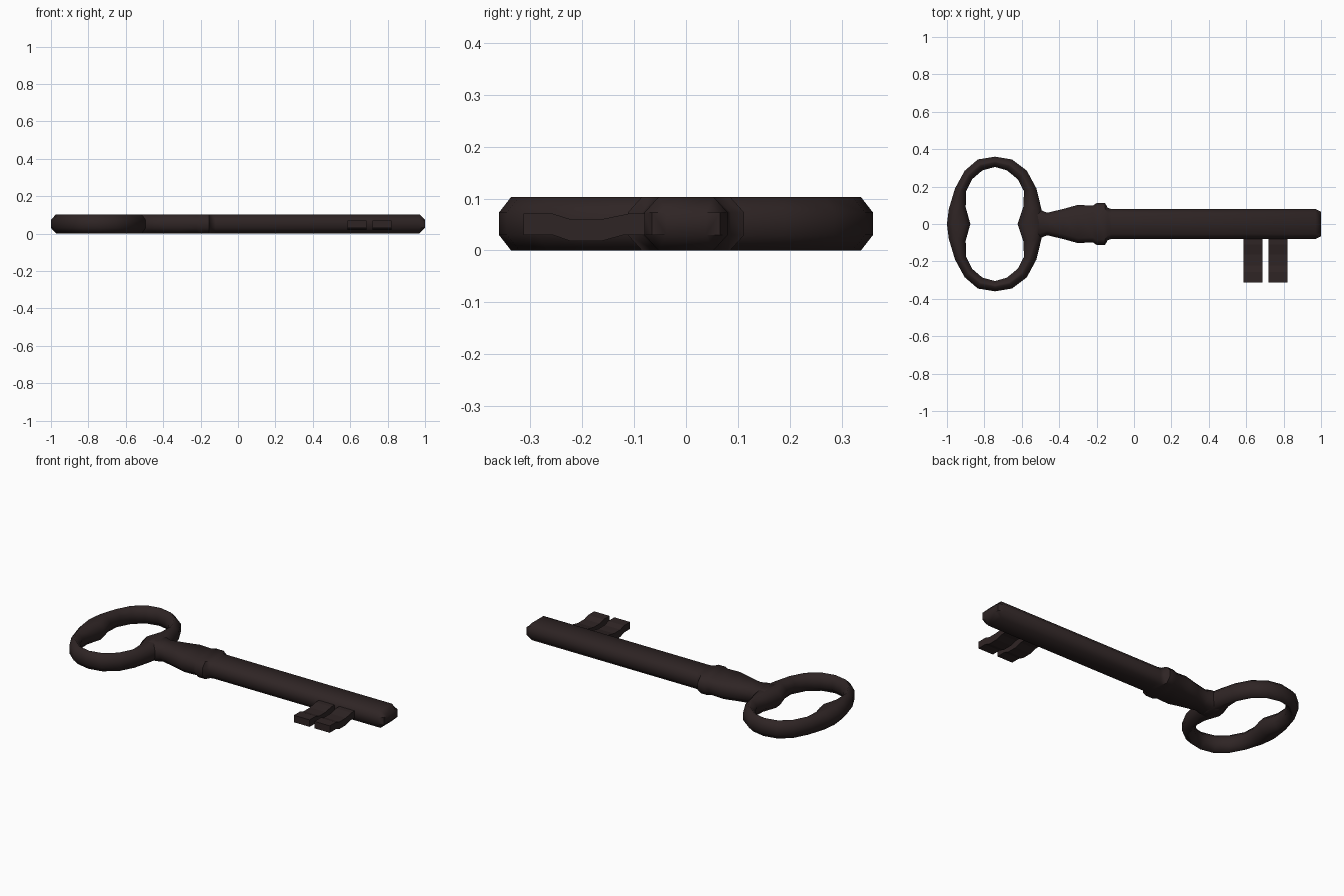
import bpy, math

if "Cube" in bpy.data.objects:
    bpy.data.objects.remove(bpy.data.objects["Cube"])

H = 0.103      # thickness of the key
CH = 0.03      # corner chamfer

iron = bpy.data.materials.new("dark iron")
iron.diffuse_color = (0.028, 0.018, 0.018, 1)
iron.use_nodes = True
iron.node_tree.nodes["Principled BSDF"].inputs["Base Color"].default_value = iron.diffuse_color


def make(name, verts, faces, smooth=None):
    me = bpy.data.meshes.new(name)
    me.from_pydata(verts, [], faces)
    me.materials.append(iron)
    ob = bpy.data.objects.new(name, me)
    bpy.context.collection.objects.link(ob)
    bpy.ops.object.select_all(action='DESELECT')
    ob.select_set(True)
    bpy.context.view_layer.objects.active = ob
    bpy.ops.object.mode_set(mode='EDIT')
    bpy.ops.mesh.select_all(action='SELECT')
    bpy.ops.mesh.normals_make_consistent(inside=False)
    bpy.ops.object.mode_set(mode='OBJECT')
    if smooth:
        bpy.ops.object.shade_smooth_by_angle(angle=math.radians(smooth))
    return ob


def octagon(half, z0=0.0, z1=H):
    """Chamfered cross-section as (sideways offset, z)."""
    f = half - min(CH * 0.9, half * 0.85)
    a, b = CH, H - CH
    return [(half, a), (half, b), (f, z1), (-f, z1),
            (-half, b), (-half, a), (-f, z0), (f, z0)]


def bridge(n_rings, closed):
    n = n_rings if closed else n_rings - 1
    return [(r * 8 + k, r * 8 + (k + 1) % 8,
             (r + 1) % n_rings * 8 + (k + 1) % 8, (r + 1) % n_rings * 8 + k)
            for r in range(n) for k in range(8)]


# Bow: outer and inner outline of one half, mirrored across y
half_bow = [(-1, 0, -.875, 0), (-.99, .08, -.9, .09), (-.957, .19, -.897, .175),
            (-.905, .285, -.865, .24), (-.835, .345, -.81, .287), (-.743, .36, -.743, .305),
            (-.652, .345, -.68, .287), (-.573, .285, -.622, .24), (-.522, .19, -.588, .175),
            (-.495, .08, -.592, .09), (-.48, 0, -.622, 0)]
bow = half_bow + [(a, -b, c, -d) for a, b, c, d in half_bow[-2:0:-1]]
verts = []
for ox, oy, ix, iy in bow:
    cx, cy = (ox + ix) / 2, (oy + iy) / 2
    w = math.hypot(ox - ix, oy - iy) / 2
    ux, uy = (ox - cx) / w, (oy - cy) / w
    verts += [(cx + ux * s, cy + uy * s, z) for s, z in octagon(w)]
make("bow", verts, bridge(len(bow), True), 60)

# Neck, collar and shaft: half-width along x
profile = [(-.55, .08), (-.5, .075), (-.465, .06), (-.38, .08), (-.30, .102), (-.22, .098),
           (-.20, .112), (-.155, .112), (-.14, .086), (-.12, .08), (.97, .08)]
verts = [(x, y, z) for x, w in profile for y, z in octagon(w)]
# chamfered tip
verts += [(1.0, y, z) for y, z in octagon(.065, CH, H - CH)]
n = len(profile) + 1
faces = bridge(n, False) + [tuple(range(8)), tuple(range((n - 1) * 8, n * 8))]
make("shaft", verts, faces, 50)

# Two bits with a stepped side profile (y, z)
side = [(-.313, .071), (-.257, .071), (-.222, .06), (-.163, .06), (-.11, .071), (-.04, .071),
        (-.04, .03), (-.12, .03), (-.163, .018), (-.222, .018), (-.257, .03), (-.313, .03)]
m = len(side)
for name, x0, x1 in (("inner_bit", .585, .688), ("outer_bit", .72, .82)):
    verts = [(x, y, z) for x in (x0, x1) for y, z in side]
    faces = [tuple(range(m)), tuple(range(m, 2 * m))]
    faces += [(k, (k + 1) % m, (k + 1) % m + m, k + m) for k in range(m)]
    make(name, verts, faces)
